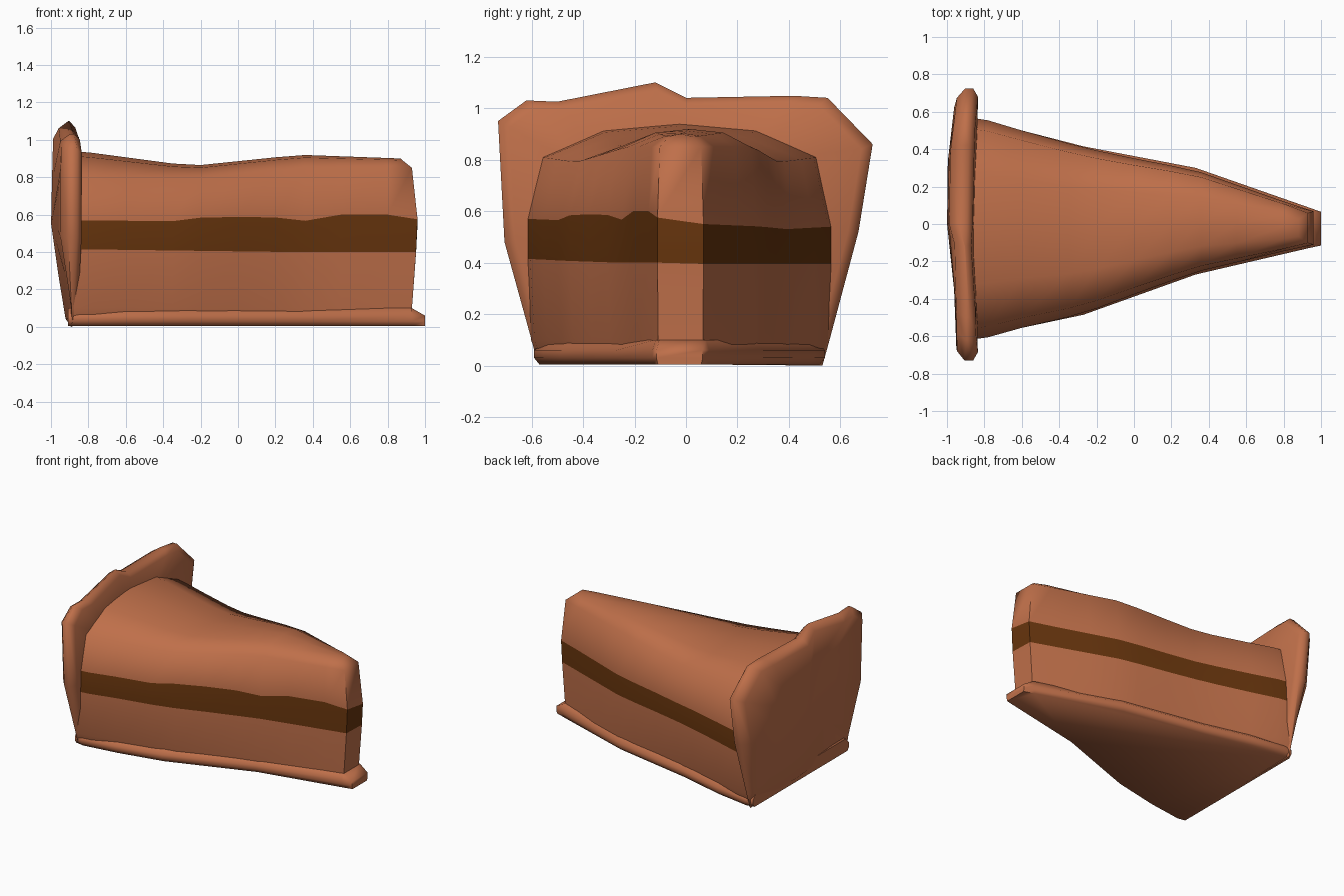
import bpy, bmesh, math

if "Cube" in bpy.data.objects:
    bpy.data.objects.remove(bpy.data.objects["Cube"])


def material(name, rgb):
    m = bpy.data.materials.new(name)
    m.diffuse_color = (*rgb, 1)
    m.use_nodes = True
    m.node_tree.nodes["Principled BSDF"].inputs["Base Color"].default_value = m.diffuse_color
    return m


cake = material("caramel_cake", (0.52, 0.16, 0.068))
filling = material("dark_filling", (0.135, 0.035, 0.004))


def interp(x, pts):
    if x <= pts[0][0]:
        return pts[0][1]
    for (a, u), (b, v) in zip(pts, pts[1:]):
        if x <= b:
            return u + (v - u) * (x - a) / (b - a)
    return pts[-1][1]


def finish(name, bm, mats, angle):
    bmesh.ops.recalc_face_normals(bm, faces=bm.faces)
    for f in bm.faces:
        f.smooth = True
    me = bpy.data.meshes.new(name)
    bm.to_mesh(me)
    bm.free()
    for m in mats:
        me.materials.append(m)
    me.set_sharp_from_angle(angle=math.radians(angle))
    ob = bpy.data.objects.new(name, me)
    bpy.context.collection.objects.link(ob)
    return ob


# Plan outline of the wedge: y of the front side and of the back side along x
FRONT = [(-0.91, -0.58), (-0.85, -0.59), (-0.6, -0.555), (-0.27, -0.485),
         (0.33, -0.27), (0.93, -0.13), (1.0, -0.115)]
BACK = [(-0.91, 0.53), (-0.85, 0.54), (-0.6, 0.50), (-0.27, 0.415),
        (0.33, 0.30), (0.93, 0.09), (1.0, 0.065)]

# Wedge body, lofted along x; level 2 of each side is the filling stripe
TOP = [(-0.85, 0.94), (-0.25, 0.86), (0.33, 0.92), (0.88, 0.90)]
SHOULDER = [(-0.85, 0.81), (-0.25, 0.79), (0.33, 0.85), (0.93, 0.85)]
STRIPE_F = [(-0.85, 0.57), (-0.35, 0.565), (-0.15, 0.59), (0.2, 0.585),
            (0.38, 0.565), (0.55, 0.60), (0.9, 0.60), (0.96, 0.57)]
STRIPE_B = [(-0.85, 0.54), (-0.2, 0.53), (0.3, 0.54), (0.96, 0.55)]
TIP_X = [0.93, 0.93, 0.952, 0.96, 0.93, 0.88, 0.87, 0.88, 0.93, 0.96, 0.952, 0.93, 0.93]
bm = bmesh.new()
rings = []
for x in (-0.88, -0.78, -0.6, -0.35, -0.2, 0.0, 0.2, 0.36, 0.55, 0.8, None):
    tip = x is None
    x = 0.95 if tip else x
    yf, yb = interp(x, FRONT), interp(x, BACK)
    flare = interp(x, [(-0.85, -0.035), (-0.6, 0.0), (0.0, 0.012), (0.96, 0.015)])
    yf, yb = yf + flare, yb - flare
    mid = (yf + yb) / 2
    sh, top = interp(x, SHOULDER), interp(x, TOP)
    near = lambda y, k: mid + (y - mid) * k
    half = sh + (top - sh) * 0.8
    sec = [(near(yf, 0.93), 0.04), (near(yf, 0.97), 0.1), (yf, interp(x, [(-0.85, 0.415), (0.3, 0.40)])),
           (yf, interp(x, STRIPE_F)), (near(yf, 0.9), sh), (near(yf, 0.5), half),
           (mid, top),
           (near(yb, 0.5), half), (near(yb, 0.9), sh), (yb, interp(x, STRIPE_B)),
           (yb, 0.395), (near(yb, 0.97), 0.1), (near(yb, 0.93), 0.04)]
    rings.append([bm.verts.new((TIP_X[i] if tip else x, y, z)) for i, (y, z) in enumerate(sec)])
for a, b in zip(rings, rings[1:]):
    for i in range(13):
        j = (i + 1) % 13
        f = bm.faces.new((a[i], b[i], b[j], a[j]))
        f.material_index = 1 if i in (2, 9) else 0
bm.faces.new(rings[0])
t = rings[-1]
for i in range(5):
    f = bm.faces.new((t[i], t[12 - i], t[11 - i], t[i + 1]))
    f.material_index = 1 if i == 2 else 0
bm.faces.new((t[5], t[7], t[6]))
finish("cake_wedge", bm, [cake, filling], 65)

# Thin bottom crust that pokes out under the tip
bm = bmesh.new()
layers = []
for z, inset in ((0.005, 0.02), (0.03, 0.0), (0.06, 0.0), (0.1, 0.04)):
    loop = []
    for side, s in ((FRONT, 1), (BACK[::-1], -1)):
        for x, y in side:
            px = min(x, 1.0 - (0.07 if z == 0.1 else 0.0))
            loop.append(bm.verts.new((px, y + s * inset * (1 if x < 0.9 else 0.3), z)))
    layers.append(loop)
n = len(layers[0])
for a, b in zip(layers, layers[1:]):
    for i in range(n):
        j = (i + 1) % n
        bm.faces.new((a[i], a[j], b[j], b[i]))
bm.faces.new(layers[0])
bm.faces.new(layers[-1])
bmesh.ops.remove_doubles(bm, verts=bm.verts, dist=0.0005)
finish("bottom_crust", bm, [cake], 65)

# Raised outer crust at the wide end, with an uneven outline
EDGE = [(-0.58, 0.02), (-0.5, 0.005), (0.0, 0.005), (0.53, 0.0), (0.555, 0.09), (0.67, 0.52),
        (0.725, 0.86), (0.55, 1.04), (0.42, 1.048), (0.0, 1.04), (-0.12, 1.10),
        (-0.5, 1.025), (-0.62, 1.03), (-0.73, 0.95), (-0.705, 0.48), (-0.6, 0.1)]
REAR_Y = [(-0.7, 0.045), (-0.25, 0.035), (0.0, 0.0), (0.4, 0.005), (0.7, 0.05)]
REAR_Z = [(0.0, -0.915), (0.52, -1.0), (1.0, -0.99), (1.1, -0.965)]
FACE_Z = [(0.0, -0.86), (0.5, -0.835), (0.95, -0.835), (1.1, -0.865)]


def rear(y, z):
    return interp(z, REAR_Z) + interp(y, REAR_Y)


def face(y, z):
    return interp(z, FACE_Z) - 0.015 * (1 - min(1, abs(y) / 0.6))


bm = bmesh.new()
loops = []
for k, place in ((0.5, lambda y, z: rear(y, z)), (0.93, lambda y, z: rear(y, z)),
                 (1.0, lambda y, z: min(rear(y, z) + 0.04, -0.89)),
                 (1.0, lambda y, z: face(y, z) - 0.025),
                 (0.94, lambda y, z: face(y, z)), (0.5, lambda y, z: face(y, z))):
    loop = []
    for y, z in EDGE:
        py, pz = y * k, 0.55 + (z - 0.55) * k
        loop.append(bm.verts.new((place(py, pz), py, pz)))
    loops.append(loop)
n = len(EDGE)
for a, b in zip(loops, loops[1:]):
    for i in range(n):
        j = (i + 1) % n
        bm.faces.new((a[i], a[j], b[j], b[i]))
for loop, fn in ((loops[0], rear), (loops[-1], face)):
    c = bm.verts.new((fn(0, 0.55), 0, 0.55))
    for i in range(n):
        bm.faces.new((loop[i], loop[(i + 1) % n], c))
finish("outer_crust", bm, [cake], 65)
